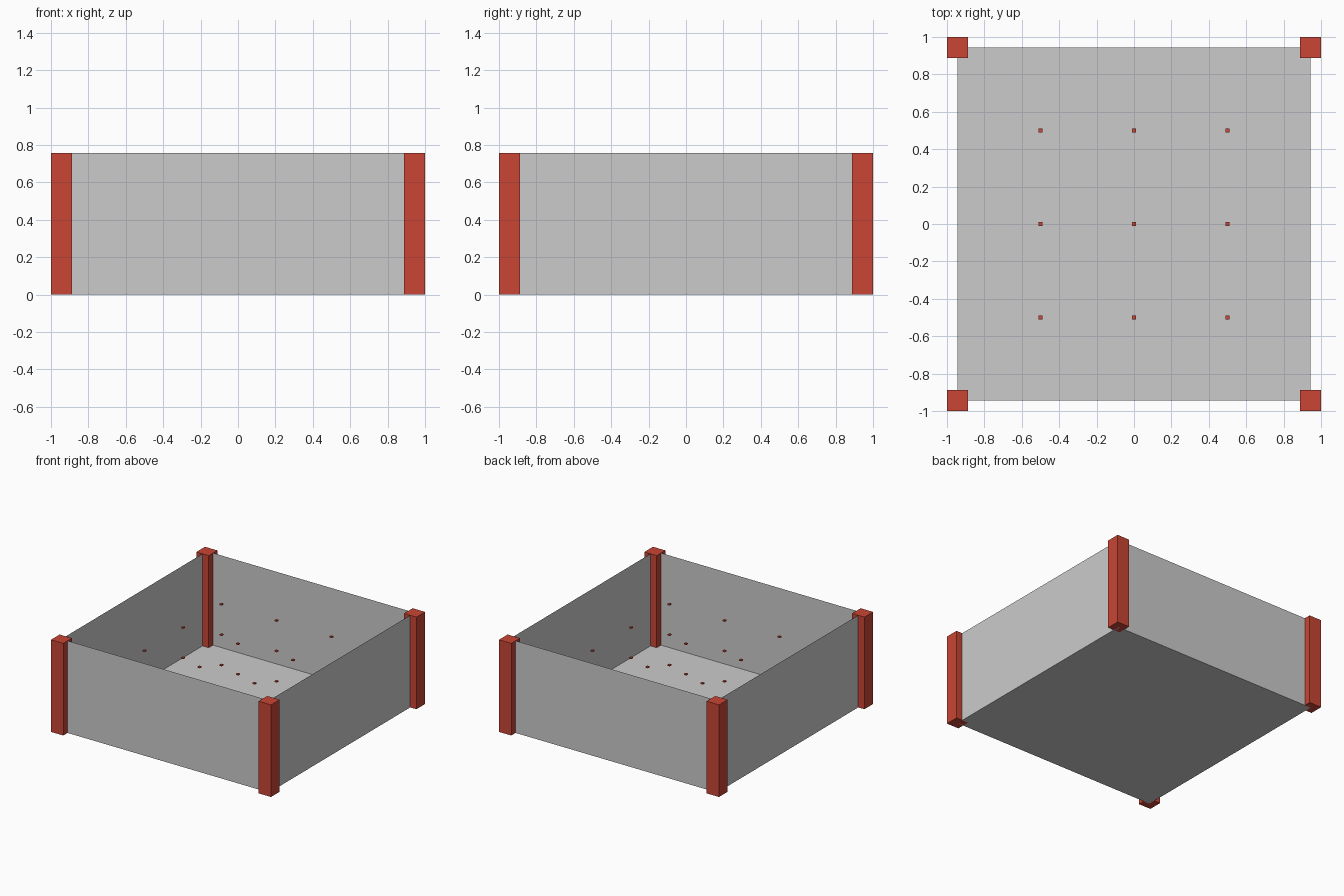
import bpy, bmesh

if "Cube" in bpy.data.objects:
    bpy.data.objects.remove(bpy.data.objects["Cube"])

H, C, POST = 0.757, 0.944, 0.112   # height, wall position, post width

red = bpy.data.materials.new("red")
red.diffuse_color = (0.58, 0.06, 0.035, 1)
red.use_nodes = True
red.node_tree.nodes["Principled BSDF"].inputs["Base Color"].default_value = red.diffuse_color


def box(name, centre, size, mat=None, open_top=False):
    bm = bmesh.new()
    bmesh.ops.create_cube(bm, size=1)
    if open_top:
        top = [f for f in bm.faces if f.normal.z > 0.5]
        bmesh.ops.delete(bm, geom=top, context='FACES_ONLY')
    for v in bm.verts:
        v.co = [v.co[i] * size[i] for i in range(3)]
    mesh = bpy.data.meshes.new(name)
    bm.to_mesh(mesh)
    bm.free()
    if mat:
        mesh.materials.append(mat)
    obj = bpy.data.objects.new(name, mesh)
    obj.location = centre
    bpy.context.collection.objects.link(obj)
    return obj


# thin-sheet open tray: floor and four walls
box("tray", (0, 0, H / 2), (2 * C, 2 * C, H), open_top=True)

# corner posts
for x in (-C, C):
    for y in (-C, C):
        box("corner_post", (x, y, H / 2), (POST, POST, H), red)

# 3 x 3 x 3 grid of small floating markers
for x in (-0.5, 0, 0.5):
    for y in (-0.5, 0, 0.5):
        for z in (0.11, 0.36, 0.61):
            box("marker", (x, y, z), (0.02, 0.02, 0.01), red)
